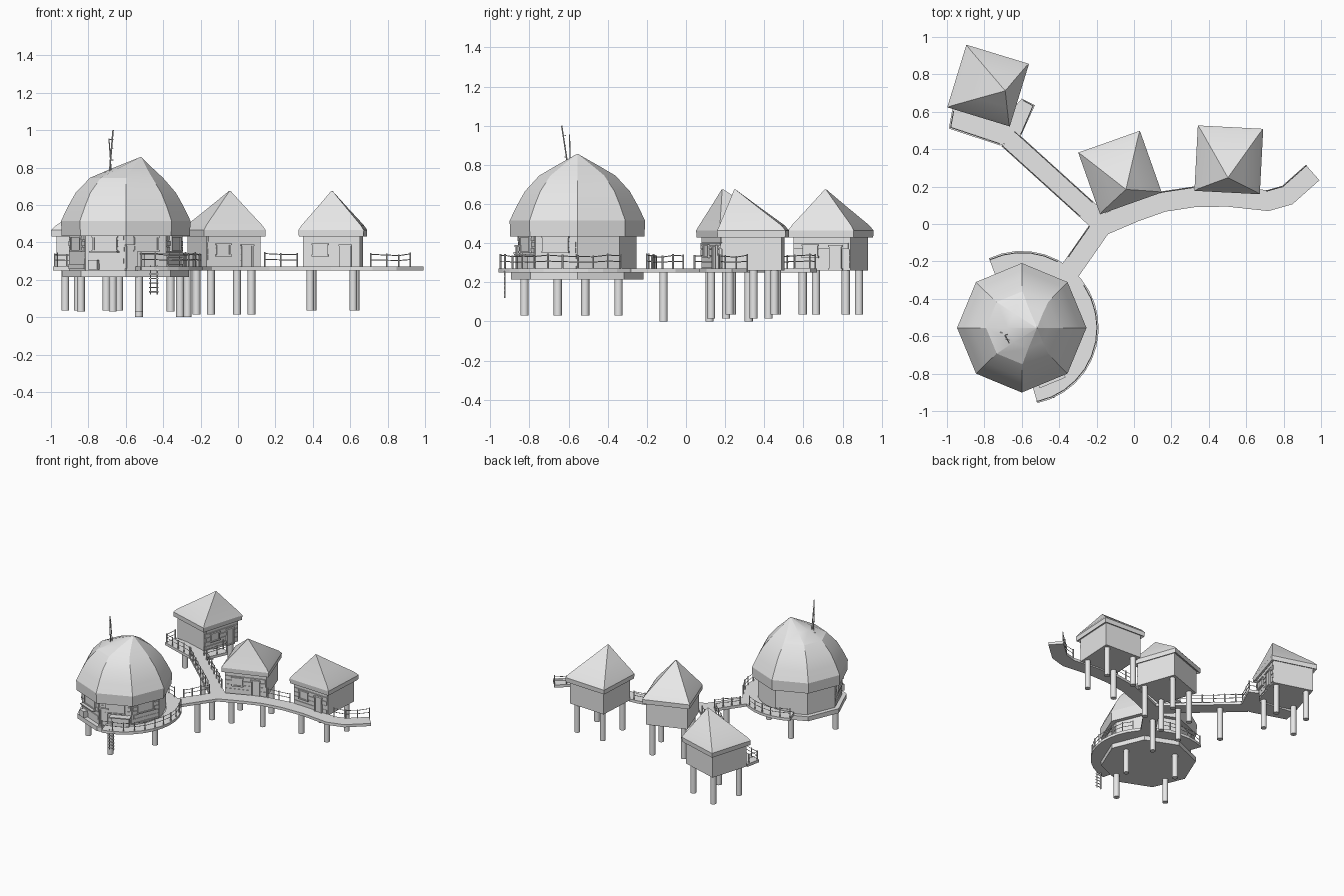
import bpy, bmesh, math, random
from math import radians, sin, cos, pi
from mathutils import Matrix, Vector

random.seed(4)
cube = bpy.data.objects.get("Cube")
if cube:
    bpy.data.objects.remove(cube, do_unlink=True)

grey = bpy.data.materials.new("weathered grey")
grey.use_nodes = True
grey.diffuse_color = (0.8, 0.8, 0.8, 1)
grey.node_tree.nodes["Principled BSDF"].inputs["Base Color"].default_value = (0.8, 0.8, 0.8, 1)


def finish(name, bm, smooth=None):
    bmesh.ops.recalc_face_normals(bm, faces=bm.faces[:])
    mesh = bpy.data.meshes.new(name)
    bm.to_mesh(mesh)
    bm.free()
    mesh.materials.append(grey)
    ob = bpy.data.objects.new(name, mesh)
    bpy.context.collection.objects.link(ob)
    if smooth:
        bpy.ops.object.select_all(action='DESELECT')
        ob.select_set(True)
        bpy.context.view_layer.objects.active = ob
        bpy.ops.object.shade_smooth_by_angle(angle=radians(smooth))
    return ob


def box(bm, frame, centre, size):
    m = frame @ Matrix.Translation(centre) @ Matrix.Diagonal((*size, 1))
    bmesh.ops.create_cube(bm, size=1, matrix=m)


def rod(bm, a, b, r, sides=6):
    a, b = Vector(a), Vector(b)
    d = b - a
    m = Matrix.Translation((a + b) / 2) @ d.to_track_quat('Z', 'Y').to_matrix().to_4x4()
    bmesh.ops.create_cone(bm, cap_ends=True, segments=sides, radius1=r, radius2=r,
                          depth=d.length, matrix=m)


def loft(bm, rings):
    loops = [[bm.verts.new(p) for p in ring] for ring in rings]
    for lo, hi in zip(loops, loops[1:]):
        n = len(lo)
        for i in range(n):
            bm.faces.new((lo[i], lo[(i + 1) % n], hi[(i + 1) % n], hi[i]))
    bm.faces.new(loops[0][::-1])
    bm.faces.new(loops[-1])


def slab(bm, outline, z0, z1):
    loft(bm, [[(x, y, z) for x, y in outline] for z in (z0, z1)])


def ngon(centre, r, n, turn=0.0, z=0.0):
    return [(centre[0] + r * cos(turn + 2 * pi * i / n),
             centre[1] + r * sin(turn + 2 * pi * i / n), z) for i in range(n)]


def offset(path, d):
    # parallel line to the left of a path, mitred at its corners
    pts = [Vector(p) for p in path]
    out = []
    for i, p in enumerate(pts):
        dirs = [(b - a).normalized() for a, b in zip(pts[max(i - 1, 0):i + 2], pts[max(i - 1, 0) + 1:i + 2])]
        t = sum(dirs, Vector((0, 0))).normalized()
        out.append(p + Vector((-t.y, t.x)) * d / max(t.dot(dirs[0]), 0.5))
    return out


def arc(centre, r, a0, a1, n):
    return [(centre[0] + r * cos(radians(a0 + (a1 - a0) * i / n)),
             centre[1] + r * sin(radians(a0 + (a1 - a0) * i / n))) for i in range(n + 1)]


def railing(bm, path, z=0.27):
    # posts and two slack rails along a line
    posts = []
    for a, b in zip(path, path[1:]):
        a, b = Vector(a), Vector(b)
        n = max(1, round((b - a).length / 0.075))
        posts += [a.lerp(b, i / n) for i in range(n)]
    posts.append(Vector(path[-1]))
    tops = [z + random.uniform(0.065, 0.078) for _ in posts]
    for p, t in zip(posts, tops):
        rod(bm, (*p, z - 0.02), (*p, t), 0.0045)
    for i in range(len(posts) - 1):
        for k in (0.9, 0.5):
            rod(bm, (*posts[i], z + (tops[i] - z) * k),
                (*posts[i + 1], z + (tops[i + 1] - z) * k), 0.0025, 4)


def boards(bm, frame, width, z0, z1, y, count=5):
    # overlapping siding with uneven lengths
    h = (z1 - z0) / count
    for i in range(count):
        w = width * random.uniform(0.94, 1.0)
        box(bm, frame, (random.uniform(-1, 1) * (width - w) / 2, y, z0 + h * (i + 0.5)),
            (w, random.choice((0.006, 0.01, 0.014)), h * 0.86))


def framed_opening(bm, frame, x, z0, z1, width, y):
    # posts, lintel, sill and a recessed panel
    t, zm = 0.009, (z0 + z1) / 2
    for s in (-1, 1):
        box(bm, frame, (x + s * width / 2, y, zm), (t, 0.03, z1 - z0))
    for z in (z0, z1):
        box(bm, frame, (x, y, z), (width + 2 * t, 0.034, t))
    box(bm, frame, (x, y, zm), (width, 0.02, z1 - z0))


def stilts(name, spots, z0, z1):
    bm = bmesh.new()
    for x, y in spots:
        rod(bm, (x, y, z0), (x, y, z1), 0.021, 12)
    finish(name, bm, 45)


# Main round house
hub = (-0.6, -0.555)
bm = bmesh.new()
slab(bm, [p[:2] for p in ngon(hub, 0.338, 8)], 0.215, 0.25)
finish("main_floor", bm)
bm = bmesh.new()
slab(bm, [p[:2] for p in ngon(hub, 0.303, 8)], 0.25, 0.45)
finish("main_walls", bm)
bm = bmesh.new()
profile = [(0.29, 0.44, 0), (0.343, 0.435, 0), (0.346, 0.515, 0), (0.31, 0.59, 0),
           (0.268, 0.665, 0), (0.195, 0.745, 0.004), (0.11, 0.795, 0.035), (0.004, 0.855, 0.08)]
loft(bm, [ngon((hub[0] + dx, hub[1]), r, 8, 0, z) for r, z, dx in profile])
finish("main_roof", bm, 20)

# Siding, windows and door on the four front sides
bm = bmesh.new()
for k, deg in enumerate((-157.5, -112.5, -67.5, -22.5)):
    frame = Matrix.Translation((*hub, 0)) @ Matrix.Rotation(radians(deg + 90), 4, 'Z')
    y = -0.303 * cos(pi / 8)
    boards(bm, frame, 0.225, 0.255, 0.44, y, 6)
    framed_opening(bm, frame, 0, 0.355, 0.43, 0.13, y)
    if k == 2:
        framed_opening(bm, frame, -0.085, 0.255, 0.385, 0.05, y)
        box(bm, frame, (0.04, y - 0.02, 0.3), (0.13, 0.04, 0.07))
        box(bm, frame, (0.04, y - 0.025, 0.34), (0.15, 0.06, 0.008))
    if k == 1:
        box(bm, frame, (0, y - 0.02, 0.35), (0.16, 0.04, 0.008))
        box(bm, frame, (-0.06, y - 0.02, 0.28), (0.05, 0.04, 0.05))
finish("main_front_details", bm)

# Roof aerials
bm = bmesh.new()
rod(bm, (-0.69, -0.595, 0.74), (-0.668, -0.635, 1.0), 0.004)
rod(bm, (-0.675, -0.59, 0.74), (-0.69, -0.595, 0.955), 0.003)
rod(bm, (-0.715, -0.58, 0.772), (-0.63, -0.6, 0.785), 0.005)
for z in (0.84, 0.9, 0.95):
    rod(bm, (-0.688, -0.615, z), (-0.665, -0.62, z), 0.002, 4)
finish("aerials", bm)

# Small square huts: centre, turn in degrees, stilt foot height
huts = {"back_hut": ((-0.78, 0.74), 73, 0.035),
        "middle_hut": ((-0.075, 0.275), 19.5, 0.015),
        "end_hut": ((0.507, 0.343), -3, 0.035)}
for name, (centre, turn, foot) in huts.items():
    frame = Matrix.Translation((*centre, 0)) @ Matrix.Rotation(radians(turn), 4, 'Z')
    bm = bmesh.new()
    box(bm, frame, (0, 0, 0.35), (0.305, 0.305, 0.18))
    finish(name + "_walls", bm)
    bm = bmesh.new()
    rings = []
    for half, z, lean in ((0.155, 0.44, 0), (0.173, 0.43, 0), (0.175, 0.465, 0),
                          (0.158, 0.492, 0.006), (0.08, 0.583, 0.05), (0.003, 0.675, 0.094)):
        rings.append([frame @ Vector((sx * half, sy * half - lean, z))
                      for sx, sy in ((-1, -1), (1, -1), (1, 1), (-1, 1))])
    loft(bm, rings)
    finish(name + "_roof", bm, 20)
    bm = bmesh.new()
    boards(bm, frame, 0.3, 0.27, 0.435, -0.153, 5)
    framed_opening(bm, frame, 0.075, 0.265, 0.385, 0.055, -0.155)
    framed_opening(bm, frame, -0.06, 0.33, 0.39, 0.07, -0.153)
    finish(name + "_front_details", bm)
    spots = [(frame @ Vector((sx * 0.115, sy * 0.115, 0))).to_2d() for sx in (-1, 1) for sy in (-1, 1)]
    stilts(name + "_stilts", spots, foot, 0.27)

stilts("main_stilts", [(-0.36, -0.515), (-0.67, -0.345), (-0.84, -0.655), (-0.53, -0.825)], 0.03, 0.22)
stilts("walkway_stilts", [(-0.27, -0.115), (-0.53, 0.32), (-0.31, 0.12)], 0.0, 0.26)

# Walkways and decks
main_way = [(-0.37, -0.29), (-0.175, -0.01), (0.0, 0.065), (0.155, 0.12), (0.32, 0.145), (0.5, 0.148),
            (0.715, 0.125), (0.82, 0.155), (0.955, 0.275)]
branch = [(-0.19, 0.02), (-0.67, 0.455)]
terrace = [(-0.99, 0.51), (-0.715, 0.42), (-0.605, 0.47), (-0.53, 0.635),
           (-0.6, 0.67), (-0.68, 0.58), (-0.97, 0.62)]
ring = arc(hub, 0.355, 116, -79, 18)
for name, path, w in (("main_walkway", main_way, 0.055), ("branch_walkway", branch, 0.055),
                      ("round_deck", ring, 0.056)):
    bm = bmesh.new()
    slab(bm, offset(path, w) + offset(path, -w)[::-1], 0.25, 0.271)
    finish(name, bm)
bm = bmesh.new()
slab(bm, terrace, 0.25, 0.271)
finish("hut_terrace", bm)

# Railings
bm = bmesh.new()
left = offset(main_way, 0.05)
railing(bm, [left[0].lerp(left[1], t) for t in (0.3, 0.85)])
railing(bm, left[3:5])
railing(bm, left[6:])
for s in (-0.05, 0.05):
    a, b = offset(branch, s)
    railing(bm, [a.lerp(b, 0.14), b])
railing(bm, [(-0.965, 0.6), (-0.98, 0.517), (-0.72, 0.43)])
railing(bm, [(-0.605, 0.48), (-0.54, 0.632), (-0.59, 0.66)])
railing(bm, arc(hub, 0.402, 115, 62, 5))
railing(bm, arc(hub, 0.402, 34, -78, 10))
finish("railings", bm)

# Ladder at the end of the round deck
bm = bmesh.new()
for x in (-0.468, -0.432):
    rod(bm, (x, -0.925, 0.12), (x, -0.925, 0.275), 0.004)
for i in range(6):
    z = 0.135 + i * 0.024
    rod(bm, (-0.476, -0.928, z), (-0.424, -0.928, z), 0.0035)
finish("ladder", bm)
